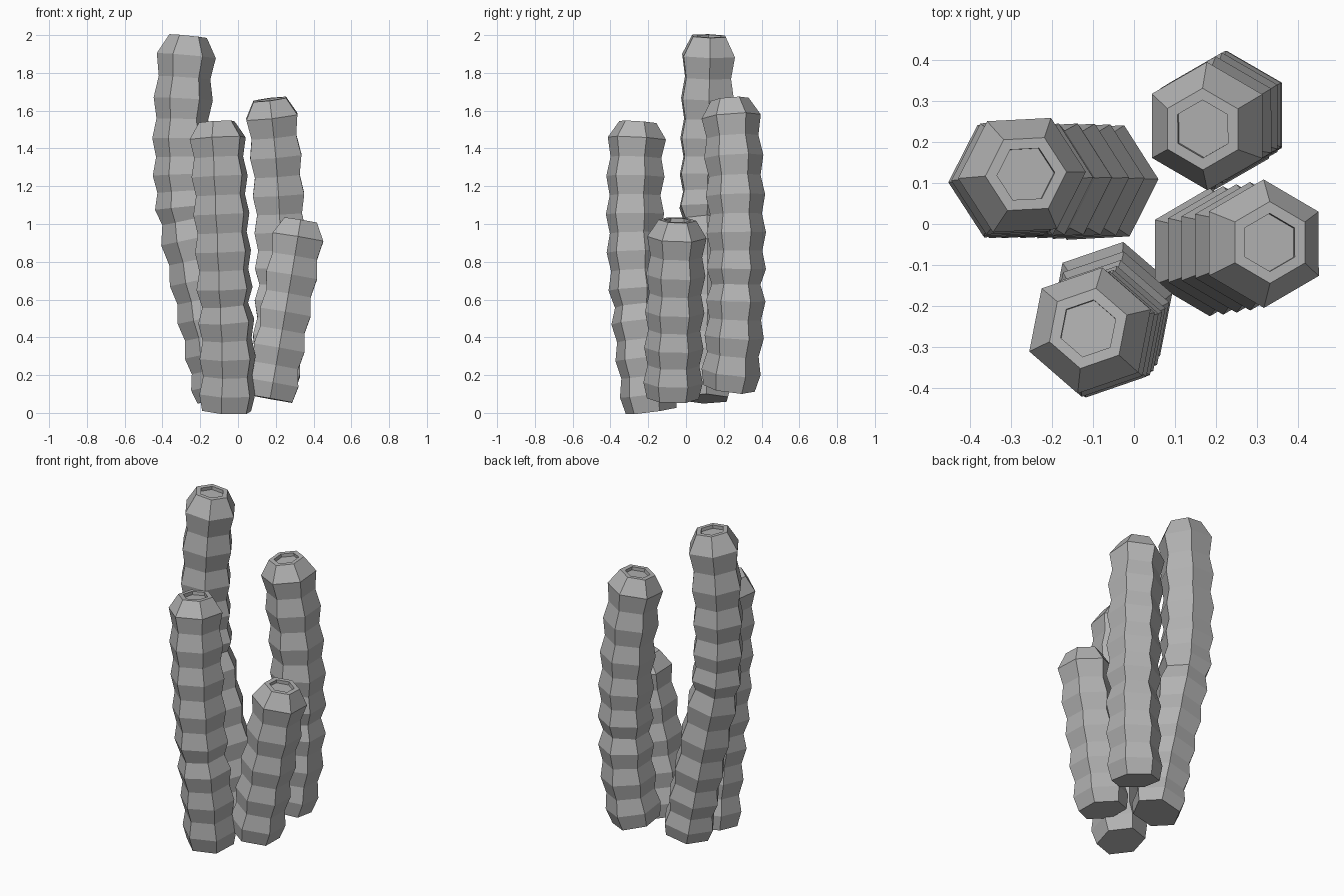
import bpy
import bmesh
from math import cos, sin, radians, tau
from mathutils import Vector

old = bpy.data.objects.get("Cube")
if old:
    bpy.data.objects.remove(old, do_unlink=True)

stone = bpy.data.materials.new("stone_grey")
stone.use_nodes = True
GREY = (0.45, 0.45, 0.45, 1)
stone.diffuse_color = GREY
stone.node_tree.nodes["Principled BSDF"].inputs["Base Color"].default_value = GREY

WIDE, NARROW, RIM, HOLE = 0.157, 0.137, 0.1, 0.071


def arc(points, t):
    """Point and direction on the parabola through three points."""
    a, b, c = (Vector(p) for p in points)
    p = a * (1 - t) * (1 - 2 * t) + b * 4 * t * (1 - t) + c * t * (2 * t - 1)
    d = a * (4 * t - 3) + b * (4 - 8 * t) + c * (4 * t - 1)
    return p, d.normalized()


def ribbed_rings(points, ribs, last_radius):
    """Centre, direction and radius for every ring of one ribbed stretch."""
    length = points[2][2] - points[0][2]
    low, high = 0.09 / length, 1 - 0.085 / length
    count = 2 * ribs - 1
    rings = [(*arc(points, 0), NARROW)]
    for i in range(count):
        t = low + (high - low) * i / (count - 1)
        rings.append((*arc(points, t), NARROW if i % 2 else WIDE))
    rings.append((*arc(points, 1), last_radius))
    return rings


def column(name, turn, stretches):
    """Six-sided ribbed tube with a sunken hexagonal mouth."""
    rings = []
    for i, (points, ribs) in enumerate(stretches):
        top = i == len(stretches) - 1
        part = ribbed_rings(points, ribs, RIM if top else NARROW)
        rings += part if i == 0 else part[1:]
        if not top:
            centre, axis, _ = rings[-1]
            rings[-1] = (centre, axis, NARROW * 0.94)
    centre, axis, _ = rings[-1]
    rings.append((centre, axis, HOLE))
    rings.append((centre - axis * 0.02, axis, HOLE))

    bm = bmesh.new()
    loops = []
    for centre, axis, radius in rings:
        tilt = Vector((0, 0, 1)).rotation_difference(axis)
        loops.append([])
        for k in range(6):
            ang = radians(turn) + tau * k / 6
            spoke = Vector((radius * cos(ang), radius * sin(ang), 0))
            loops[-1].append(bm.verts.new(centre + tilt @ spoke))
    for lower, upper in zip(loops, loops[1:]):
        for k in range(6):
            n = (k + 1) % 6
            bm.faces.new((lower[k], lower[n], upper[n], upper[k]))
    bm.faces.new(loops[0][::-1])
    bm.faces.new(loops[-1])
    mesh = bpy.data.meshes.new(name)
    bm.to_mesh(mesh)
    bm.free()
    mesh.materials.append(stone)
    obj = bpy.data.objects.new(name, mesh)
    bpy.context.collection.objects.link(obj)


# Tall column
column("tall_column", 3, [
    (((-0.08, 0.1, 0.075), (-0.165, 0.105, 0.5), (-0.275, 0.105, 1.02)), 5),
    (((-0.275, 0.105, 1.02), (-0.297, 0.11, 1.45), (-0.264, 0.122, 1.995)), 5)])

# Back column
column("back_column", 30, [
    (((0.18, 0.228, 0.13), (0.215, 0.255, 0.4), (0.225, 0.265, 0.68)), 3),
    (((0.225, 0.265, 0.68), (0.215, 0.262, 1.15), (0.168, 0.232, 1.66)), 5)])

# Front column
column("front_column", 19, [
    (((-0.06, -0.185, 0.01), (-0.055, -0.22, 0.29), (-0.068, -0.25, 0.57)), 3),
    (((-0.068, -0.25, 0.57), (-0.088, -0.27, 1.05), (-0.112, -0.255, 1.54)), 5)])

# Short leaning column
column("short_column", 30, [
    (((0.17, -0.07, 0.075), (0.25, -0.06, 0.53), (0.332, -0.045, 1.02)), 5)])
